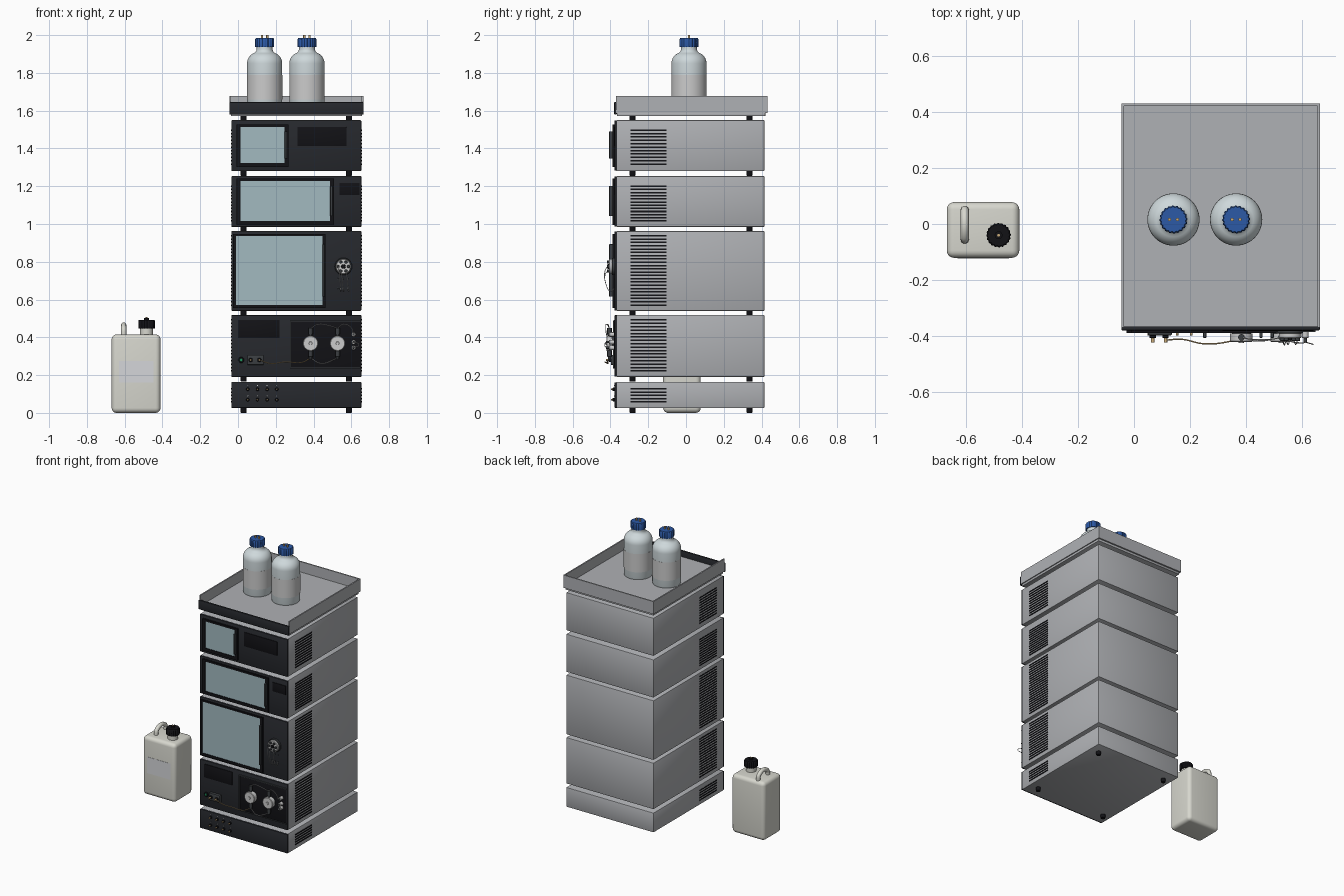
import bpy, bmesh, math
from mathutils import Matrix, Vector

if "Cube" in bpy.data.objects:
    bpy.data.objects.remove(bpy.data.objects["Cube"])

def mat(name, r, g, b):
    m = bpy.data.materials.new(name)
    m.diffuse_color = (r, g, b, 1)
    m.use_nodes = True
    m.node_tree.nodes["Principled BSDF"].inputs["Base Color"].default_value = m.diffuse_color
    return m

GREY = mat("case_grey", .43, .44, .46)
DARK = mat("fascia_dark", .02, .022, .027)
BLACK = mat("black", .006, .006, .008)
TRIM = mat("trim_charcoal", .045, .05, .055)
GLASS = mat("window_tint", .36, .49, .53)
STEEL = mat("steel", .6, .6, .6)
BRASS = mat("brass", .6, .42, .2)
BLUE = mat("cap_blue", .025, .1, .38)
BOTTLE = mat("bottle_clear", .62, .69, .71)
LABEL = mat("label_pale", .66, .65, .66)
CAN = mat("can_plastic", .68, .68, .62)
CANLABEL = mat("can_label", .66, .67, .7)
GREEN = mat("lamp_green", .02, .4, .15)

def finish(name, bm, m, smooth=True):
    me = bpy.data.meshes.new(name)
    bm.to_mesh(me)
    bm.free()
    me.materials.append(m)
    o = bpy.data.objects.new(name, me)
    bpy.context.collection.objects.link(o)
    if smooth:
        bpy.ops.object.select_all(action='DESELECT')
        o.select_set(True)
        bpy.context.view_layer.objects.active = o
        bpy.ops.object.shade_smooth_by_angle(angle=math.radians(35))
    return o

def add_box(bm, x, y, z):
    M = Matrix.Translation([(a + b) / 2 for a, b in (x, y, z)]) @ Matrix.Diagonal(
        [b - a for a, b in (x, y, z)] + [1])
    return bmesh.ops.create_cube(bm, size=1, matrix=M)

def box(name, x, y, z, m, bevel=0, seg=2):
    bm = bmesh.new()
    add_box(bm, x, y, z)
    if bevel:
        bmesh.ops.bevel(bm, geom=bm.edges[:], offset=bevel, segments=seg, profile=.5, affect='EDGES')
    return finish(name, bm, m, bevel > 0)

def boxes(name, specs, m):
    bm = bmesh.new()
    for s in specs:
        add_box(bm, *s)
    return finish(name, bm, m, False)

def lathe(name, loc, prof, m, seg=40, front=False, ripple=0):
    """Revolve (radius, height) points; front=True aims the axis at -y."""
    bm = bmesh.new()
    rings = []
    for r, h in prof:
        rings.append([bm.verts.new(((r - ripple * (i // 2 % 2)) * math.cos(i * math.tau / seg),
                                    (r - ripple * (i // 2 % 2)) * math.sin(i * math.tau / seg), h))
                      for i in range(seg)])
    for a, b in zip(rings, rings[1:]):
        for i in range(seg):
            j = (i + 1) % seg
            bm.faces.new((a[i], a[j], b[j], b[i]))
    bm.faces.new(rings[0][::-1])
    bm.faces.new(rings[-1])
    M = Matrix.Translation(loc)
    if front:
        M = M @ Matrix.Rotation(math.pi / 2, 4, 'X')
    bm.transform(M)
    return finish(name, bm, m)

def knob(name, x, z, r, y0, y1, m, seg=24):
    d, c = y0 - y1, min(r * .15, .003)
    return lathe(name, (x, y0, z), [(r, 0), (r, d - c), (r - c, d)], m, seg, True)

def tube(name, pts, r, m):
    cu = bpy.data.curves.new(name, 'CURVE')
    cu.dimensions = '3D'
    cu.bevel_depth, cu.bevel_resolution, cu.resolution_u, cu.use_fill_caps = r, 3, 8, True
    s = cu.splines.new('BEZIER')
    s.bezier_points.add(len(pts) - 1)
    for p, c in zip(s.bezier_points, pts):
        p.co = c
        p.handle_left_type = p.handle_right_type = 'AUTO'
    cu.materials.append(m)
    o = bpy.data.objects.new(name, cu)
    bpy.context.collection.objects.link(o)
    return o

X0, X1, YF, YB = -.035, .653, -.368, .415
FF = -.378  # fascia front plane

def module(name, z0, z1, v0, v1):
    """Case, dark fascia, side vents on both flanks and four feet."""
    box(name + "_case", (X0, X1), (YF, YB), (z0, z1), GREY, .005)
    box(name + "_fascia", (X0, X1), (FF, YF + .004), (z0 + .002, z1 - .002), DARK, .003)
    n = round((v1 - v0) / .0175)
    slats = []
    for i in range(n + 1):
        z = v0 + (v1 - v0) * i / n
        for xa, xb in ((X0 - .002, X0 + .004), (X1 - .004, X1 + .003)):
            slats.append(((xa, xb), (-.294, -.103), (z - .004, z + .004)))
    boxes(name + "_vents", slats, BLACK)
    for i, (x, y) in enumerate([(a, b) for a in (.03, .587) for b in (-.283, .336)]):
        lathe(f"{name}_foot_{i}", (x, y, z0 - .025), [(.014, 0), (.016, .004), (.016, .027)], BLACK, 20)

module("valve_unit", .025, .164, .058, .127)
module("pump_unit", .19, .519, .222, .492)
module("sampler_unit", .54, .963, .571, .937)
module("oven_unit", .984, 1.254, 1.016, 1.2)
module("detector_unit", 1.28, 1.55, 1.317, 1.497)

def door(name, x0, x1, z0, z1, b=.022):
    """Framed tinted window with a vertical pull handle."""
    y = (-.39, FF + .002)
    boxes(name + "_frame", [((x0 - b, x1 + b), y, (z1, z1 + b * .6)), ((x0 - b, x1 + b), y, (z0 - b, z0)),
                            ((x0 - b, x0), y, (z0, z1)), ((x1, x1 + b), y, (z0, z1))], BLACK)
    box(name + "_window", (x0, x1), (-.386, FF + .002), (z0, z1), GLASS)
    h = (z1 - z0) * .12
    box(name + "_handle", (x1 + .001, x1 + .013), (-.407, -.388), (z0 + h, z1 - h), TRIM, .003)

door("detector_door", .013, .246, 1.323, 1.513)
door("oven_door", .013, .487, 1.016, 1.227)
door("sampler_door", -.01, .447, .571, .937, .017)

# Dark displays
for n, x, z in (("detector", (.315, .574), (1.413, 1.513)), ("oven", (.537, .643), (1.153, 1.217)),
                ("pump", (0, .22), (.397, .492))):
    box(n + "_display", x, (FF - .004, FF + .002), z, BLACK, .002)

# Injection valve: rotor disc, ring of ports, looping capillaries
vx, vz = .558, .775
knob("injection_valve_base", vx, vz, .046, FF, -.392, TRIM, 36)
knob("injection_valve_disc", vx, vz, .04, -.39, -.408, STEEL, 36)
knob("injection_valve_hub", vx, vz, .012, -.406, -.416, BLACK)
ports = [(vx + .027 * math.cos(i * math.pi / 3), vz + .027 * math.sin(i * math.pi / 3)) for i in range(6)]
for i, (x, z) in enumerate(ports):
    knob(f"valve_port_{i}", x, z, .008, -.406, -.418, TRIM, 12)
for i in (3, 4, 5):
    x, z = ports[i]
    tube(f"valve_capillary_{i}", [(x, -.415, z), (x + .004, -.428, z - .02), (x + .01, -.423, .68),
                                  (x + .014, -.4, .645), (x + .01, FF, .66)], .0018, STEEL)
for i in range(6):
    knob(f"sampler_lamp_{i}", .53 + .025 * (i % 3), .71 - .05 * (i // 3), .004, FF, FF - .004, TRIM, 12)

# Pump bay with two heads
box("pump_bay", (.278, .648), (FF - .003, FF + .002), (.238, .487), BLACK, .002)
boxes("pump_bay_rim", [((.278, .648), (FF - .008, FF), (.484, .489)), ((.278, .648), (FF - .008, FF), (.236, .241)),
                       ((.276, .281), (FF - .008, FF), (.236, .489))], TRIM)
for i, x in enumerate((.384, .527)):
    knob(f"pump_head_collar_{i}", x, .368, .034, FF, -.395, TRIM, 36)
    knob(f"pump_head_{i}", x, .368, .04, -.392, -.422, STEEL, 36)
    knob(f"pump_head_bolt_{i}", x, .368, .01, -.42, -.426, STEEL, 6)
    for j, z in enumerate((.285, .405)):
        lathe(f"check_valve_{i}_{j}", (x, -.405, z), [(.009, 0), (.009, .012), (.012, .013), (.012, .045)],
              TRIM, 12)
# Bay fittings and knobs on the right
for i, z in enumerate((.415, .375, .345)):
    knob(f"bay_fitting_{i}", .612, z, .012, FF, -.408, STEEL, 16)
    knob(f"bay_fitting_tip_{i}", .612, z, .006, -.406, -.424, TRIM, 12)
# Capillaries
tube("outlet_tube_left", [(.384, -.405, .445), (.42, -.412, .468), (.49, -.412, .46), (.527, -.405, .447)], .002, STEEL)
tube("outlet_tube_right", [(.527, -.405, .447), (.56, -.42, .47), (.6, -.425, .45), (.612, -.422, .415)], .002, STEEL)
tube("bay_loop", [(.612, -.422, .375), (.64, -.43, .36), (.612, -.422, .345)], .002, STEEL)
tube("inlet_tube", [(.115, -.415, .28), (.17, -.412, .262), (.25, -.428, .27), (.34, -.42, .268), (.384, -.405, .29)],
     .0025, BRASS)
tube("inlet_tube_bridge", [(.384, -.405, .29), (.44, -.418, .262), (.527, -.405, .29)], .0025, STEEL)

# Solvent inlet block, power lamp
box("inlet_block", (.05, .135), (-.398, FF + .002), (.254, .307), TRIM, .003)
for i, x in enumerate((.067, .113)):
    knob(f"inlet_port_{i}", x, .28, .011, -.396, -.408, BLACK, 16)
    knob(f"inlet_nipple_{i}", x, .28, .006, -.406, -.424, BRASS, 12)
knob("power_button", .017, .28, .016, FF, -.386, BLACK)
knob("power_lamp", .017, .28, .008, -.384, -.388, GREEN)

# Valve unit inlet ports, 4 x 2
for i in range(8):
    x, z = .052 + .051 * (i % 4), .125 - .055 * (i // 4)
    knob(f"solvent_port_{i}", x, z, .009, FF, -.388, BLACK, 16)
    knob(f"solvent_port_tip_{i}", x, z, .0045, -.386, -.398, BRASS, 12)
    knob(f"solvent_lamp_{i}", x, z + .02, .003, FF, FF - .003, STEEL, 10)

# Solvent tray: plinth, floor, three tall walls, low dark front lip
tx, ty = (-.045, .664), (-.37, .431)
box("tray_plinth", (-.038, .657), (-.366, .42), (1.571, 1.59), GREY, .003)
box("tray_floor", tx, ty, (1.587, 1.603), GREY)
wz = (1.587, 1.677)
boxes("tray_walls", [((tx[0], tx[0] + .009), ty, wz), ((tx[1] - .009, tx[1]), ty, wz), (tx, (ty[1] - .009, ty[1]), wz)], GREY)
box("tray_front_lip", tx, (-.38, -.366), (1.58, 1.645), DARK, .003)
for i, (x, y) in enumerate([(a, b) for a in (.03, .587) for b in (-.283, .336)]):
    lathe(f"tray_foot_{i}", (x, y, 1.545), [(.016, 0), (.016, .03)], BLACK, 20)

# Solvent bottles
def arc(cx, cz, r, a0, a1, n):
    return [(cx + r * math.cos(math.radians(a0 + (a1 - a0) * i / n)),
             cz + r * math.sin(math.radians(a0 + (a1 - a0) * i / n))) for i in range(n + 1)]

for i, x in enumerate((.141, .365)):
    p = (x, .016, 0)
    lathe(f"bottle_{i}", p, [(.08, 1.603), (.09, 1.607), (.093, 1.616)] + arc(.033, 1.85, .06, 0, 70, 8)
          + [(.045, 1.915), (.042, 1.925), (.042, 1.945)], BOTTLE, 48)
    lathe(f"bottle_label_{i}", p, [(.0935, 1.66), (.0935, 1.79)], LABEL, 48)
    lathe(f"bottle_cap_{i}", p, [(.05, 1.938), (.05, 1.978), (.046, 1.985)], BLUE, 80, ripple=.003)
    for j in (-.014, .014):
        lathe(f"bottle_tube_{i}_{j > 0}", (x + j, .016, 1.98), [(.006, 0), (.006, .02)], BRASS, 12)

# Waste can
box("waste_can", (-.669, -.41), (-.121, .078), (.0, .415), CAN, .026, 5)
box("waste_can_label", (-.63, -.447), (-.1225, -.118), (.16, .275), CANLABEL)
tube("waste_can_handle", [(-.605, .052, .405), (-.605, .042, .449), (-.605, -.045, .449), (-.605, -.058, .405)],
     .0145, CAN)
c = (-.484, -.04, 0)
lathe("waste_can_neck", c, [(.034, .41), (.034, .455)], CAN)
lathe("waste_can_cap", c, [(.044, .447), (.044, .488), (.04, .493)], BLACK, 80, ripple=.0025)
lathe("waste_can_cap_port", c, [(.014, .49), (.014, .503)], BLACK, 20)
lathe("waste_can_cap_tube", c, [(.005, .5), (.005, .507)], BRASS, 12)
